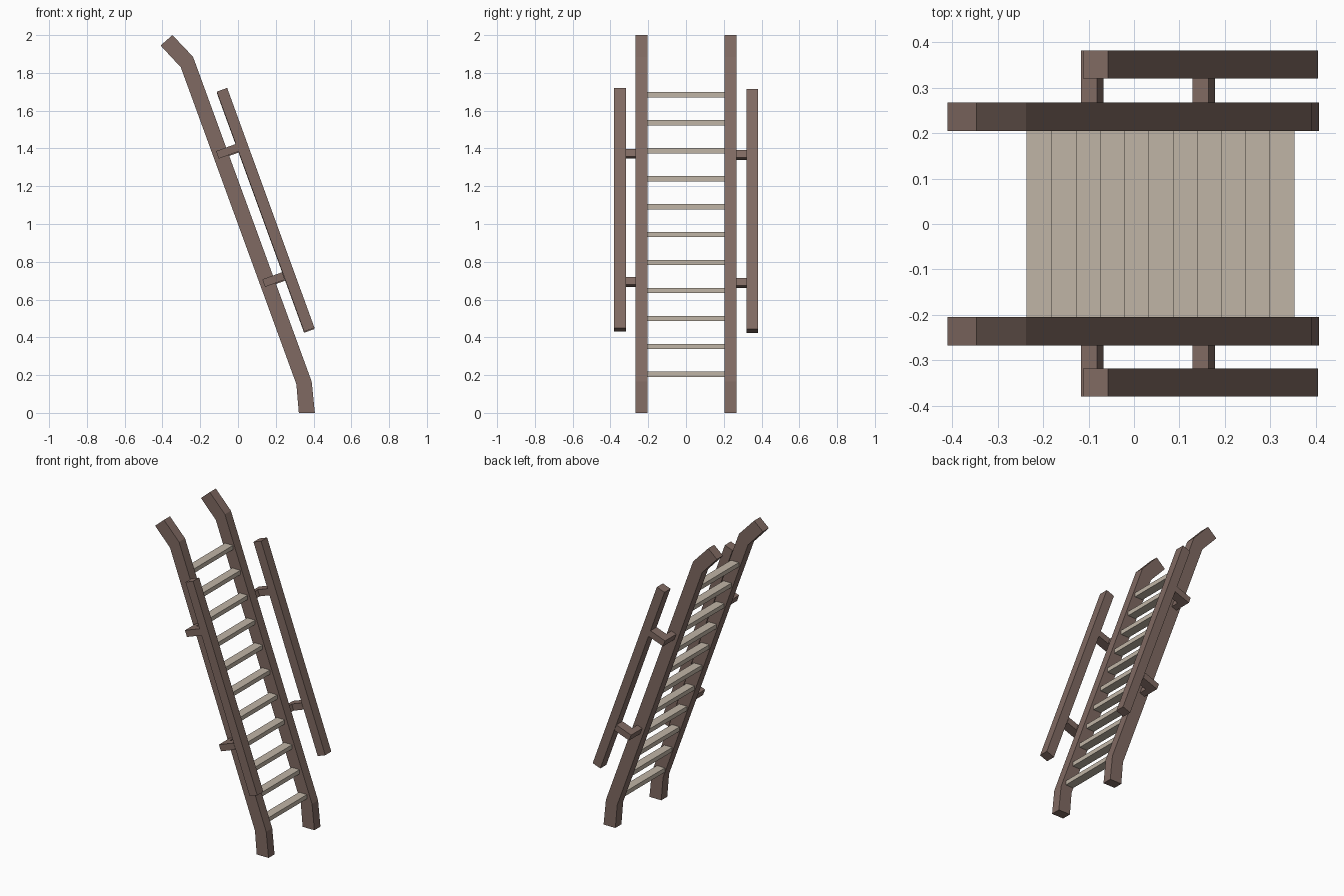
import bpy, bmesh, math
from mathutils import Vector

if "Cube" in bpy.data.objects:
    bpy.data.objects.remove(bpy.data.objects["Cube"])


def material(name, colour):
    m = bpy.data.materials.new(name)
    m.diffuse_color = (*colour, 1)
    m.use_nodes = True
    m.node_tree.nodes["Principled BSDF"].inputs["Base Color"].default_value = m.diffuse_color
    return m


BROWN = material("dark brown wood", (0.216, 0.144, 0.122))
BEIGE = material("pale beige tread", (0.53, 0.46, 0.38))

TILT = math.radians(20)
U = Vector((math.cos(TILT), math.sin(TILT)))    # out of the ladder face
V = Vector((-math.sin(TILT), math.cos(TILT)))   # up along the ladder


def extrude(name, profiles, y0, y1, mat):
    """Extrude xz quads (sharing edges in a strip) from y0 to y1."""
    bm = bmesh.new()
    faces = [bm.faces.new([bm.verts.new((x, y0, z)) for x, z in p]) for p in profiles]
    bmesh.ops.remove_doubles(bm, verts=bm.verts, dist=1e-5)
    res = bmesh.ops.extrude_face_region(bm, geom=bm.faces[:], use_keep_orig=True)
    moved = [g for g in res["geom"] if isinstance(g, bmesh.types.BMVert)]
    bmesh.ops.translate(bm, verts=moved, vec=(0, y1 - y0, 0))
    bmesh.ops.recalc_face_normals(bm, faces=bm.faces)
    me = bpy.data.meshes.new(name)
    bm.to_mesh(me)
    bm.free()
    me.materials.append(mat)
    ob = bpy.data.objects.new(name, me)
    bpy.context.collection.objects.link(ob)
    return ob


def tilted(corner, width, length):
    """Tilted rectangle from its lower left corner."""
    c = Vector(corner)
    return [c, c + U * width, c + U * width + V * length, c + V * length]


# side beams, vertical at the foot and bent back at the top
left = [(0.322, 0), (0.309, 0.152), (-0.303, 1.83), (-0.41, 1.945)]
right = [(0.407, 0), (0.39, 0.166), (-0.238, 1.885), (-0.347, 2.0)]
beam = [(left[i], right[i], right[i + 1], left[i + 1]) for i in range(3)]

for side, label, dz in ((-1, "front", 0.006), (1, "back", 0.0)):
    extrude(f"{label}_side_beam", beam, side * 0.205, side * 0.267, BROWN)

    # handrail running parallel to the beam
    shift = 0.002 if side > 0 else 0
    y_in, y_out = side * (0.318 + shift), side * (0.38 + shift)
    rail = tilted((0.35, 0.424 + dz), 0.0585, 1.352)
    extrude(f"{label}_handrail", [rail], y_in, y_out, BROWN)

    # L shaped brackets: a foot on the beam and an arm out to the rail
    for level, corner in (("upper", (-0.102, 1.34 + dz)), ("lower", (0.143, 0.661 + dz))):
        extrude(f"{label}_{level}_bracket_foot", [tilted(corner, 0.037, 0.042)],
                side * 0.267, y_in, BROWN)
        extrude(f"{label}_{level}_bracket_arm", [tilted(corner, 0.112, 0.042)],
                y_in, y_out, BROWN)

# horizontal treads
for i in range(11):
    x, z = 0.296 - 0.0533 * i, 0.19 + 0.148 * i
    box = [(x, z), (x + 0.057, z), (x + 0.057, z + 0.028), (x, z + 0.028)]
    extrude(f"tread_{i + 1}", [box], -0.206, 0.206, BEIGE)
